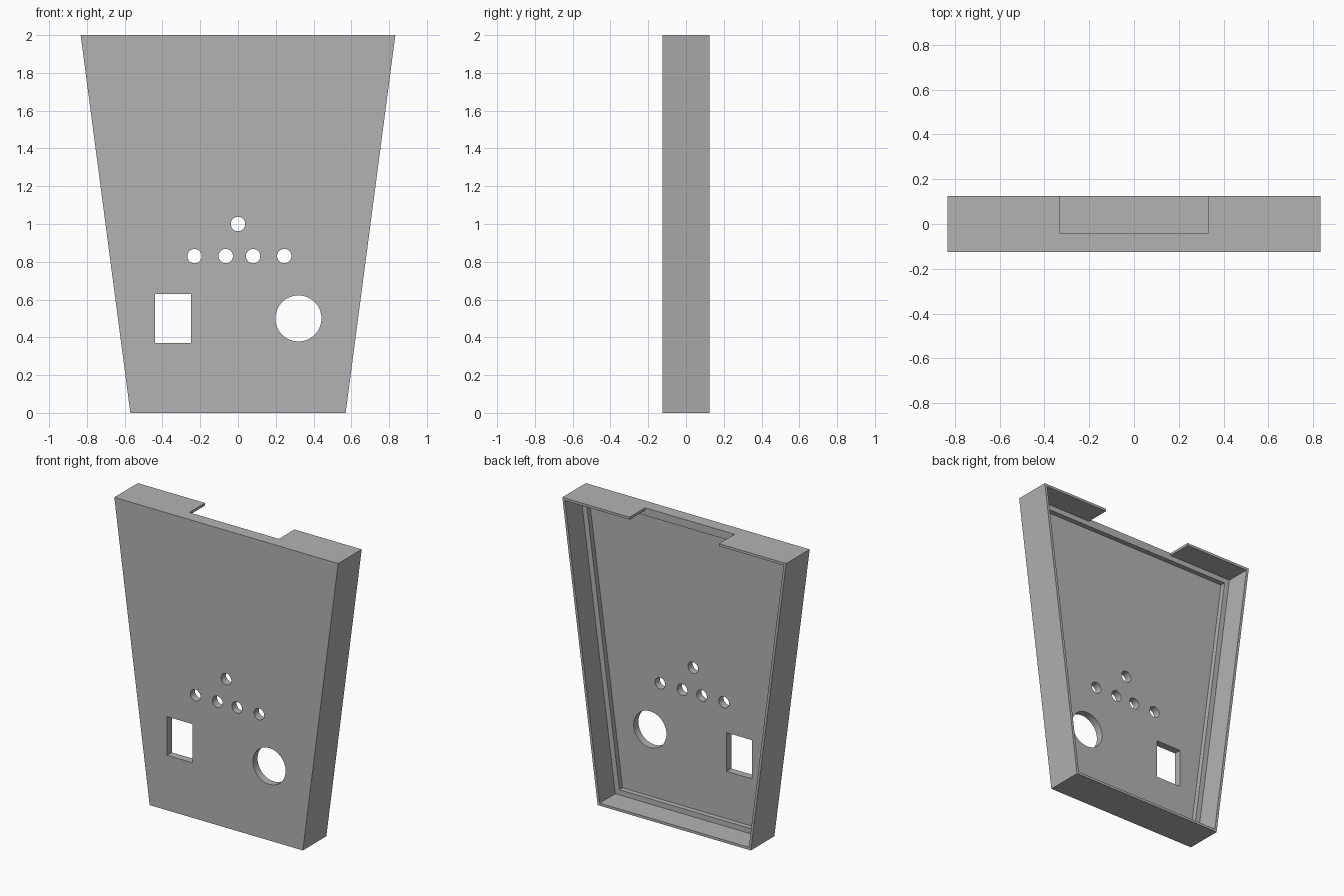
import bpy, bmesh, math

if "Cube" in bpy.data.objects:
    bpy.data.objects.remove(bpy.data.objects["Cube"], do_unlink=True)

HEIGHT, BOTTOM, TOP = 2.0, 0.57, 0.833      # height and half widths
FRONT, BACK, BEYOND = -0.125, 0.125, 0.2
LEDGE, FLOOR = -0.041, -0.075               # depths of the two pocket levels
WALL, RIM = 0.017, 0.052                    # insets of the two pocket levels
SLOPE = (TOP - BOTTOM) / HEIGHT

grey = bpy.data.materials.new("plain grey")
grey.use_nodes = True
grey.diffuse_color = (0.45, 0.45, 0.45, 1)
grey.node_tree.nodes["Principled BSDF"].inputs["Base Color"].default_value = (0.45, 0.45, 0.45, 1)


def prism(name, outline, y0, y1):
    """Extrude an x-z outline from y0 to y1."""
    bm = bmesh.new()
    face = bm.faces.new([bm.verts.new((x, y0, z)) for x, z in outline])
    out = bmesh.ops.extrude_face_region(bm, geom=[face])
    verts = [v for v in out["geom"] if isinstance(v, bmesh.types.BMVert)]
    bmesh.ops.translate(bm, verts=verts, vec=(0, y1 - y0, 0))
    bmesh.ops.recalc_face_normals(bm, faces=bm.faces)
    mesh = bpy.data.meshes.new(name)
    bm.to_mesh(mesh)
    bm.free()
    mesh.materials.append(grey)
    obj = bpy.data.objects.new(name, mesh)
    bpy.context.collection.objects.link(obj)
    return obj


def taper(inset):
    """Tapered outline, moved inward evenly by inset."""
    side = inset * math.hypot(1, SLOPE)
    low, high = inset, HEIGHT - inset
    a, b = (BOTTOM + SLOPE * z - side for z in (low, high))
    return [(-a, low), (a, low), (b, high), (-b, high)]


def box(x0, x1, z0, z1):
    return [(x0, z0), (x1, z0), (x1, z1), (x0, z1)]


def circle(x, z, r, n):
    return [(x + r * math.cos(math.tau * i / n), z + r * math.sin(math.tau * i / n))
            for i in range(n)]


panel = prism("panel_housing", taper(0), FRONT, BACK)

# Stepped pocket in the back and the notch in the top wall
cutters = [
    prism("ledge_pocket", taper(WALL), LEDGE, BEYOND),
    prism("floor_pocket", taper(RIM), FLOOR, BEYOND),
    prism("top_notch", box(-0.333, 0.333, HEIGHT - 0.03, HEIGHT + 0.1), LEDGE, BEYOND),
]

# Openings through the front plate
openings = [box(-0.44, -0.25, 0.37, 0.63), circle(0.32, 0.5, 0.122, 64)]
openings += [circle(x, z, 0.038, 32) for x, z in
             [(0, 1.0), (-0.23, 0.83), (-0.065, 0.83), (0.08, 0.83), (0.245, 0.83)]]
cutters += [prism("opening", o, -BEYOND, 0) for o in openings]

for cutter in cutters:
    cutter.hide_render = True
    mod = panel.modifiers.new(cutter.name, "BOOLEAN")
    mod.operation = "DIFFERENCE"
    mod.solver = "EXACT"
    mod.object = cutter

# Bake the cuts and drop the cutters
bpy.context.view_layer.update()
depsgraph = bpy.context.evaluated_depsgraph_get()
result = bpy.data.meshes.new_from_object(panel.evaluated_get(depsgraph))
panel.modifiers.clear()
panel.data = result
for cutter in cutters:
    bpy.data.objects.remove(cutter, do_unlink=True)

bpy.ops.object.select_all(action="DESELECT")
panel.select_set(True)
bpy.context.view_layer.objects.active = panel
bpy.ops.object.shade_smooth_by_angle(angle=math.radians(30))
